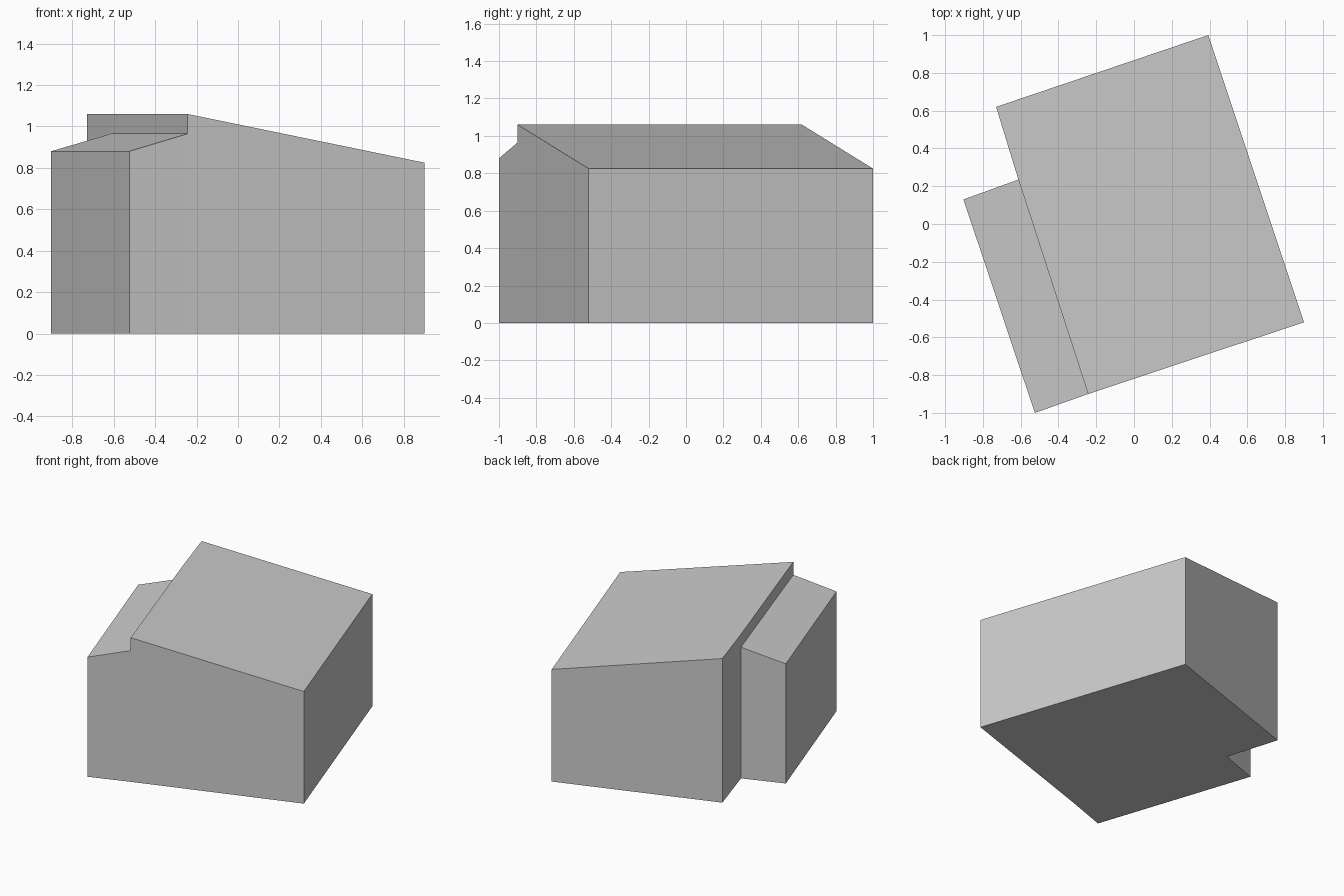
import bpy
import bmesh

cube = bpy.data.objects.get("Cube")
if cube:
    bpy.data.objects.remove(cube, do_unlink=True)

# Plain wall and roof colour
grey = bpy.data.materials.new("plain grey")
grey.use_nodes = True
colour = (0.6, 0.6, 0.6, 1)
grey.diffuse_color = colour
grey.node_tree.nodes["Principled BSDF"].inputs["Base Color"].default_value = colour


def building(name, corners, roof_heights, open_sides=()):
    """Raise a footprint (counter-clockwise) to a sloping roof."""
    bm = bmesh.new()
    base = [bm.verts.new((x, y, 0)) for x, y in corners]
    roof = [bm.verts.new((x, y, z)) for (x, y), z in zip(corners, roof_heights)]
    bm.faces.new(base[::-1])
    bm.faces.new(roof)
    count = len(corners)
    for i in range(count):
        j = (i + 1) % count
        if i not in open_sides:
            bm.faces.new((base[i], base[j], roof[j], roof[i]))
    mesh = bpy.data.meshes.new(name)
    bm.to_mesh(mesh)
    bm.free()
    mesh.materials.append(grey)
    obj = bpy.data.objects.new(name, mesh)
    bpy.context.collection.objects.link(obj)
    return obj


# Shared points where the side wing meets the main block
ridge_front = (-0.243, -0.9)
wing_back = (-0.612, 0.235)

# Main block, roof falling away from the ridge
building("main_block",
         [ridge_front, (0.9, -0.52), (0.393, 1.0), (-0.73, 0.62), wing_back],
         [1.06, 0.825, 0.825, 1.06, 1.06])

# Lower side wing, open where it joins the main block
building("side_wing",
         [(-0.525, -1.0), ridge_front, wing_back, (-0.903, 0.13)],
         [0.88, 0.965, 0.965, 0.88], open_sides=(1,))
